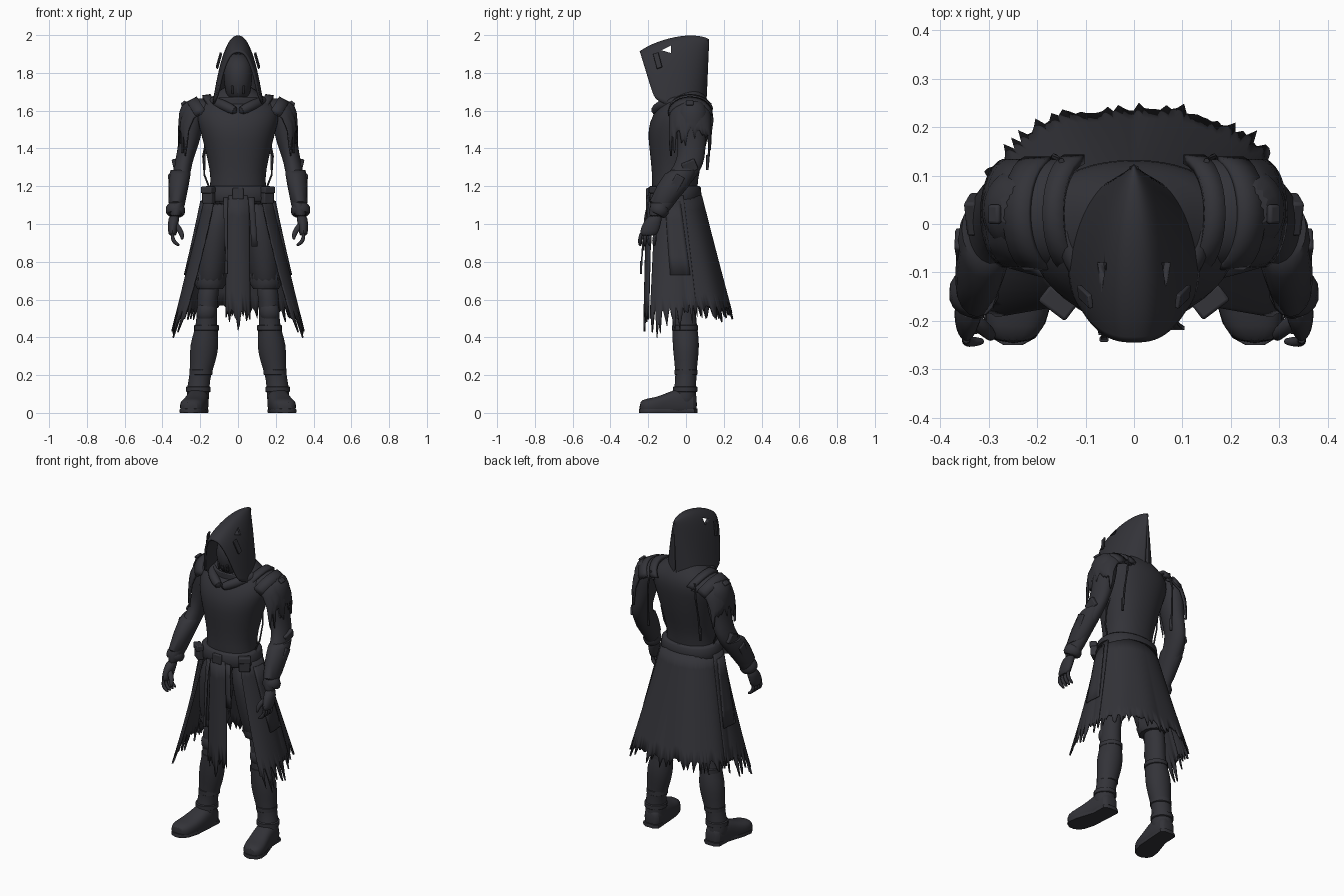
import bpy, bmesh, math, random
from mathutils import Vector, Matrix

random.seed(4)
CHARCOAL = bpy.data.materials.new("charcoal cloth")
CHARCOAL.diffuse_color = (0.033, 0.033, 0.040, 1)


def make(name, verts, faces, mirror=False, solid=0, sub=0, bevel=0):
    me = bpy.data.meshes.new(name)
    me.from_pydata([tuple(v) for v in verts], [], faces)
    bm = bmesh.new()
    bm.from_mesh(me)
    bmesh.ops.recalc_face_normals(bm, faces=bm.faces)
    bm.to_mesh(me)
    bm.free()
    me.materials.append(CHARCOAL)
    ob = bpy.data.objects.new(name, me)
    bpy.context.collection.objects.link(ob)
    bpy.ops.object.select_all(action='DESELECT')
    ob.select_set(True)
    bpy.context.view_layer.objects.active = ob
    bpy.ops.object.shade_smooth_by_angle(angle=math.radians(45))
    if solid:
        m = ob.modifiers.new("thickness", 'SOLIDIFY')
        m.thickness, m.offset = solid, 0
    if bevel:
        m = ob.modifiers.new("bevel", 'BEVEL')
        m.width, m.segments = bevel, 2
    if sub:
        m = ob.modifiers.new("smooth", 'SUBSURF')
        m.levels = m.render_levels = sub
    if mirror:
        ob.modifiers.new("mirror", 'MIRROR')
    return ob


def skin(rings, n):
    faces = [(i * n + j, i * n + (j + 1) % n, (i + 1) * n + (j + 1) % n, (i + 1) * n + j)
             for i in range(rings - 1) for j in range(n)]
    return faces + [tuple(range(n)), tuple(range((rings - 1) * n, rings * n))]


def loft(name, rings, n=20, axis='z', sq=1.0, wave=0, **kw):
    """Skin of ellipse rings (x, y, z, r1, r2) lying across the given axis."""
    verts = []
    for x, y, z, r1, r2 in rings:
        for j in range(n):
            a = 2 * math.pi * j / n
            k = 1 + wave * (j % 2) * random.random()
            c = math.copysign(abs(math.cos(a)) ** sq, math.cos(a)) * r1 * k
            s = math.copysign(abs(math.sin(a)) ** sq, math.sin(a)) * r2 * k
            verts.append((x + c, y + s, z) if axis == 'z' else (x + c, y, max(0, z + s)))
    return make(name, verts, skin(len(rings), n), **kw)


def tube(name, pts, radii, n=10, **kw):
    pts, verts = [Vector(p) for p in pts], []
    for i, p in enumerate(pts):
        q = (pts[min(i + 1, len(pts) - 1)] - pts[max(i - 1, 0)]).to_track_quat('Z', 'Y')
        for j in range(n):
            a = 2 * math.pi * j / n
            verts.append(p + q @ Vector((math.cos(a), math.sin(a), 0)) * radii[i])
    return make(name, verts, skin(len(pts), n), **kw)


def box(name, at, size, rot=(0, 0, 0), bevel=0.006, **kw):
    e = Matrix.Rotation(rot[2], 3, 'Z') @ Matrix.Rotation(rot[1], 3, 'Y') @ Matrix.Rotation(rot[0], 3, 'X')
    verts = [Vector(at) + e @ Vector((sx * size[0] / 2, sy * size[1] / 2, sz * size[2] / 2))
             for sx in (-1, 1) for sy in (-1, 1) for sz in (-1, 1)]
    faces = [(0, 1, 3, 2), (4, 6, 7, 5), (0, 4, 5, 1), (2, 3, 7, 6), (0, 2, 6, 4), (1, 5, 7, 3)]
    return make(name, verts, faces, bevel=bevel, **kw)


def sheet(name, nu, nv, f, solid=0.01, **kw):
    """Cloth grid; f(u, v, r) gets a random r per column for ragged hems."""
    rag = [random.random() for _ in range(nu + 1)]
    verts = [f(i / nu, j / nv, rag[i]) for i in range(nu + 1) for j in range(nv + 1)]
    w = nv + 1
    faces = [(i * w + j, i * w + j + 1, (i + 1) * w + j + 1, (i + 1) * w + j)
             for i in range(nu) for j in range(nv)]
    return make(name, verts, faces, solid=solid, **kw)


# torso, belt and buckle
loft("torso", [(0, -.06, 1.08, .17, .12), (0, -.06, 1.2, .145, .12), (0, -.055, 1.28, .148, .126),
               (0, -.045, 1.4, .176, .15), (0, -.04, 1.5, .203, .165), (0, -.02, 1.58, .225, .158),
               (0, -.003, 1.64, .2, .13), (0, 0, 1.68, .12, .1), (0, 0, 1.74, .07, .07)], 24, sq=.92, sub=1)
loft("belt", [(0, -.06, 1.12, .18, .136), (0, -.06, 1.13, .186, .142), (0, -.06, 1.19, .178, .14),
              (0, -.06, 1.2, .168, .13)], 32, sq=.92)
box("buckle", (0, -.203, 1.16), (.06, .018, .06))
for x, y, a in ((.155, -.158, .65), (-.155, -.16, -.65)):
    box("belt_pouch", (x, y, 1.15), (.065, .038, .085), (0, 0, a))
    box("pouch_flap", (x * 1.02, y * 1.02, 1.18), (.07, .042, .035), (0, 0, a))

# head, hood and neck scarf
loft("face", [(0, -.05, 1.64, .05, .05), (0, -.075, 1.69, .065, .075), (0, -.075, 1.76, .078, .09),
              (0, -.07, 1.83, .078, .09), (0, -.05, 1.88, .06, .07), (0, -.04, 1.905, .02, .03)], 16, sub=1)
for i in (-1, 0, 1):
    box("mask_bar", (i * .03, -.145, 1.71), (.012, .012, .045), (.2, 0, 0), .003)
HOOD = [(-.245, 1.915, -.17, 1.67, .114), (-.2, 1.945, -.145, 1.65, .132), (-.11, 1.98, -.07, 1.62, .14),
        (-.01, 2.0, .01, 1.62, .124), (.06, 1.998, .06, 1.62, .092), (.1, 1.99, .09, 1.62, .056),
        (.123, 1.978, .108, 1.62, .006)]
verts = []
for yt, zt, yb, zb, w in HOOD:
    for i in range(17):
        k = (i - 8) / 8
        h = abs(k) ** 2.7
        verts.append((w * k, yt + (yb - yt) * h, zt + (zb - zt) * h))
hood = make("hood", verts, [(i * 17 + j, i * 17 + j + 1, i * 17 + j + 18, i * 17 + j + 17)
                            for i in range(6) for j in range(16)], sub=2)
m = hood.modifiers.new("thickness", 'SOLIDIFY')
m.thickness, m.offset = .012, -1
cutter = make("hood_tear_cutter", [(x, y, z) for x in (-.3, .3) for y, z in
                                   ((-.13, 1.92), (-.08, 1.945), (-.08, 1.905))],
              [(0, 1, 2), (3, 5, 4), (0, 3, 4, 1), (1, 4, 5, 2), (2, 5, 3, 0)])
cutter.hide_render = True
cutter.hide_set(True)
m = hood.modifiers.new("tear", 'BOOLEAN')
m.object, m.operation = cutter, 'DIFFERENCE'
box("hood_torn_flap", (.101, -.15, 1.865), (.01, .03, .085), (.3, -.22, -.2), .003, mirror=True)
loft("cowl", [(0, 0, 1.57, .19, .14), (0, -.005, 1.63, .168, .13), (0, -.02, 1.67, .138, .12),
              (0, -.02, 1.675, .12, .11), (0, -.02, 1.65, .1, .1)], 24, sub=1)
tube("scarf_fold", [(.145, .03, 1.65), (.135, -.06, 1.65), (.08, -.14, 1.63), (0, -.172, 1.59)],
     [.024, .028, .03, .028], mirror=True, sub=1)

# shoulder armour: ragged cape plus raised bars, all arched front to back
def arch(profile, hem=0, reach=.115):
    def f(u, v, r):
        a = math.radians(-82 + 164 * u)
        t = v * (len(profile) - 1)
        i = min(int(t), len(profile) - 2)
        x, z = (profile[i][c] + (profile[i + 1][c] - profile[i][c]) * (t - i) for c in (0, 1))
        d = 1 - math.cos(a)
        return (x - d * .05, .022 + reach * math.sin(a), z - d * .08 - hem * r * r * max(0, v - .7) / .3)
    return f


sheet("shoulder_cape", 26, 8, arch([(.17, 1.66), (.22, 1.658), (.275, 1.63), (.303, 1.57), (.312, 1.51)], .11, .108),
      .012, mirror=True)
sheet("shoulder_bar_inner", 12, 2, arch([(.145, 1.678), (.188, 1.672)], 0, .113), .02, mirror=True)
sheet("shoulder_bar_outer", 12, 2, arch([(.215, 1.668), (.268, 1.64)], 0, .111), .016, mirror=True)
box("shoulder_stud", (.288, .02, 1.64), (.03, .04, .016), (0, .7, 0), mirror=True)

# arms, bracers and hands
loft("arm", [(.23, .03, 1.66, .05, .06), (.245, .03, 1.6, .075, .09), (.25, .03, 1.5, .064, .083),
             (.262, .03, 1.42, .055, .075), (.282, .028, 1.35, .048, .074), (.298, .0, 1.28, .048, .08),
             (.31, -.07, 1.2, .049, .083), (.322, -.13, 1.1, .042, .064), (.333, -.16, 1.03, .034, .046)],
     16, sub=1, mirror=True)
loft("bracer", [(.306, -.01, 1.285, .05, .07), (.307, -.03, 1.265, .056, .082), (.315, -.07, 1.2, .053, .085),
                (.324, -.122, 1.12, .045, .07), (.325, -.124, 1.11, .042, .06)], 16, mirror=True)
tube("wrist_cuff", [(.326, -.128, 1.095), (.33, -.138, 1.08), (.333, -.15, 1.06), (.334, -.155, 1.05)],
     [.043, .052, .05, .04], 16, mirror=True)
box("elbow_plate", (.33, .02, 1.305), (.026, .075, .06), (.4, .25, 0), mirror=True)
box("bracer_tab", (.358, -.05, 1.215), (.018, .05, .09), (-.5, .1, 0), mirror=True)
loft("palm", [(.335, -.16, 1.05, .03, .036), (.343, -.178, 1.01, .03, .05), (.347, -.195, .96, .025, .052),
              (.345, -.2, .935, .02, .045)], 12, sub=1, mirror=True)
for i in range(4):
    y = -.238 + i * .025
    tube("finger", [(.346, y, .955), (.348, y - .004, .925), (.335, y - .006, .9), (.308, y - .004, .885)],
         [.014, .014, .012, .007], 8, mirror=True, sub=1)
tube("thumb", [(.335, -.195, 1.0), (.308, -.218, .97), (.295, -.23, .94), (.296, -.236, .915)],
     [.018, .017, .014, .008], 8, mirror=True, sub=1)

# legs with ruffled trouser hems, boots and knee pads
loft("thigh", [(.08, -.04, 1.14, .08, .11), (.115, -.035, .98, .1, .125), (.135, -.03, .82, .09, .11),
               (.145, -.02, .7, .076, .09), (.148, -.015, .66, .06, .075)], 20, sub=1, mirror=True)
loft("trouser_ruffle", [(.145, -.015, .755, .068, .08), (.145, -.015, .735, .08, .092), (.145, -.015, .71, .074, .086),
                        (.147, -.015, .685, .08, .092), (.147, -.015, .655, .064, .075)], 28, wave=.12, mirror=True)
loft("lower_leg", [(.15, -.01, .7, .06, .07), (.163, -.01, .6, .056, .066), (.166, -.01, .5, .054, .064),
                   (.168, -.005, .44, .062, .068), (.178, 0, .36, .079, .073), (.185, 0, .28, .071, .064),
                   (.2, 0, .2, .057, .056), (.21, -.003, .14, .06, .058), (.213, -.01, .08, .062, .066),
                   (.213, -.005, .03, .055, .062)], 16, sub=1, mirror=True)
loft("knee_pad", [(.167, -.03, .585, .035, .03), (.167, -.035, .56, .054, .048), (.168, -.035, .52, .056, .05),
                  (.168, -.03, .48, .042, .036)], 14, sub=1, mirror=True)
for x, y, z, r1, r2 in ((.167, -.005, .45, .066, .07), (.197, 0, .215, .061, .061), (.21, -.004, .125, .065, .065)):
    loft("boot_band", [(x, y, z - .016, r1 * .9, r2 * .9), (x, y, z - .012, r1, r2), (x, y, z + .012, r1, r2),
                       (x, y, z + .016, r1 * .9, r2 * .9)], 18, mirror=True)
loft("foot", [(.208, .058, .045, .03, .04), (.21, .045, .05, .052, .06), (.213, -.02, .06, .06, .08),
              (.22, -.09, .045, .062, .066), (.238, -.16, .036, .068, .046), (.247, -.215, .033, .064, .043),
              (.25, -.247, .03, .036, .03)], 18, 'y', .75, sub=1, mirror=True)
loft("boot_sole", [(.207, .062, .01, .03, .013), (.21, .045, .01, .055, .013), (.214, -.04, .01, .054, .013),
                   (.236, -.15, .01, .069, .013), (.247, -.205, .01, .064, .013), (.249, -.235, .01, .046, .013),
                   (.25, -.25, .012, .02, .012)], 12, 'y', .4, mirror=True)

# long split skirt: back piece, two flared front pieces, side patches
def skirt(a0, a1, flare0, flare1, top, hem, tear, out):
    def f(u, v, r):
        z = top + (hem(u) - tear * r * r - top) * v
        t = (1.15 - z) / .6
        a = math.radians(a0 + flare0 * t + (a1 + flare1 * t - a0 - flare0 * t) * u)
        k = 1 + t * (.012 * math.sin(a * 9) + abs(math.sin(2 * a)) * (.2 if math.cos(a) > 0 else .09))
        return ((.175 + .12 * t + out) * math.sin(a) * k,
                -.055 + .06 * t - (.135 + .09 * t + out) * math.cos(a) * k, z)
    return f


sheet("back_skirt", 80, 8, skirt(98, 262, 0, 0, 1.15, lambda u: .57, .1, 0))
sheet("front_skirt", 32, 8, skirt(42, 106, 5, -4, 1.15, lambda u: .54 + .04 * u, .16, .007), mirror=True)
sheet("side_patch", 6, 4, skirt(68, 98, 6, 2, 1.12, lambda u: .73, 0, .015), .008, mirror=True)

# front tabard and hanging straps
sheet("tabard", 14, 6, lambda u, v, r: ((u - .5) * .115 * (1 + .1 * v), -.205 - .015 * v + .02 * (2 * u - 1) ** 2,
                                       1.15 - v * (.6 + .13 * r * r)), .012)
for x0, x1, w, y, end in ((.07, .088, .032, -.215, .88), (-.068, -.064, .018, -.225, .86), (-.06, -.062, .012, -.238, .74)):
    sheet("hanging_strap", 2, 4, lambda u, v, r: (x0 + (x1 - x0) * v + (u - .5) * w,
                                                  -.195 + (y + .195) * v ** .5, 1.14 + (end - 1.14) * v), .008)
box("strap_tip", (-.062, -.238, .77), (.018, .012, .07), bevel=.003)
tube("back_cord", [(.15, .13, 1.64), (.165, .14, 1.55), (.175, .125, 1.42), (.178, .115, 1.3)],
     [.006] * 4, 6, mirror=True)
box("back_cord_tag", (.178, .113, 1.325), (.014, .014, .08), bevel=.003, mirror=True)
tube("side_cord", [(.17, .0, 1.44), (.185, -.02, 1.36), (.178, -.04, 1.26), (.155, -.05, 1.2)],
     [.005] * 4, 6, mirror=True)
